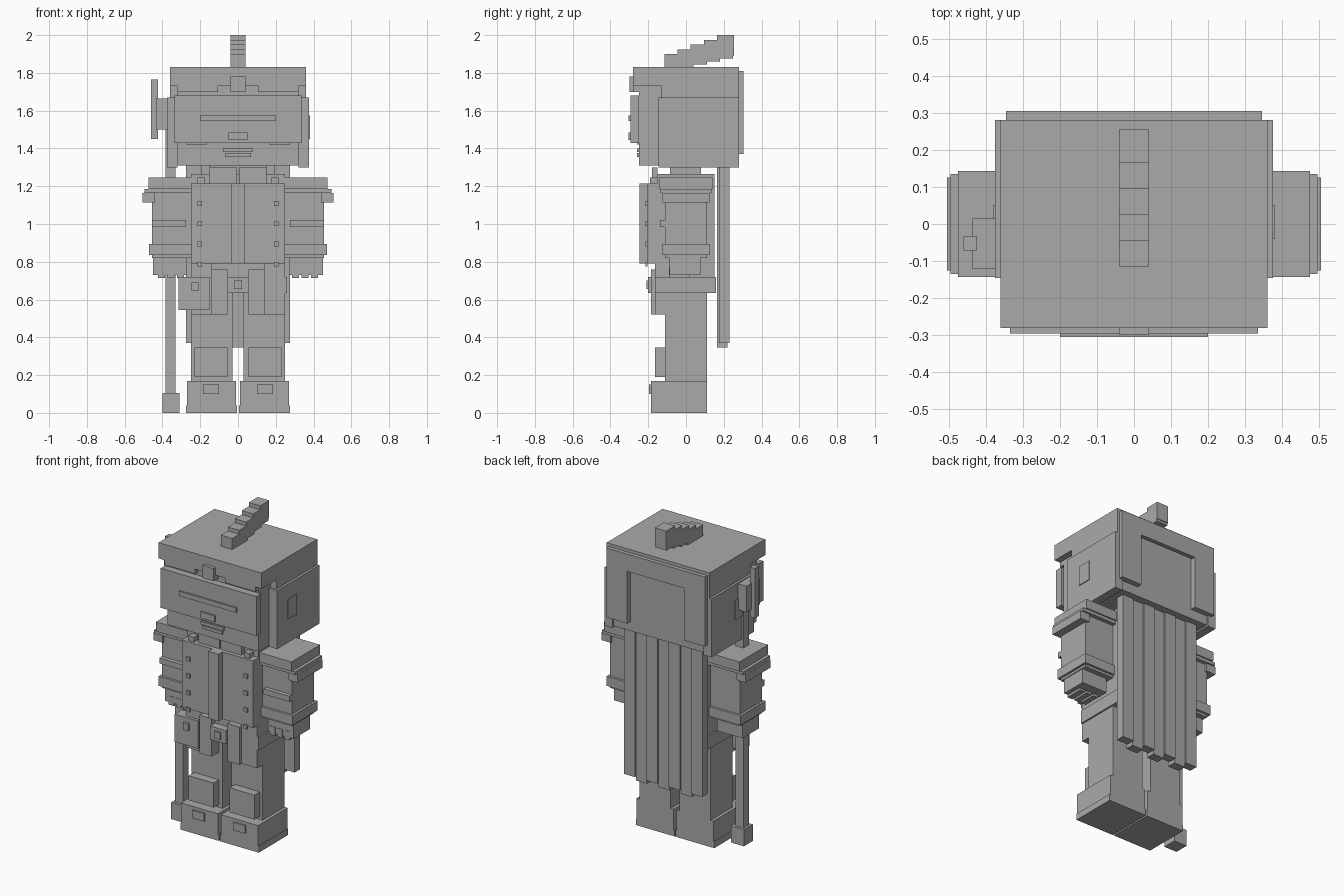
import bpy, bmesh
from mathutils import Matrix, Vector

default_cube = bpy.data.objects.get("Cube")
if default_cube:
    bpy.data.objects.remove(default_cube)

grey = bpy.data.materials.new("plain grey")
grey.use_nodes = True
grey.diffuse_color = (.4, .4, .4, 1)
grey.node_tree.nodes["Principled BSDF"].inputs["Base Color"].default_value = grey.diffuse_color


def block(name, left, right, front, back, bottom, top):
    """A box given by its six sides."""
    low, high = Vector((left, front, bottom)), Vector((right, back, top))
    bm = bmesh.new()
    placement = Matrix.Translation((low + high) / 2) @ Matrix.Diagonal((*(high - low), 1))
    bmesh.ops.create_cube(bm, size=1, matrix=placement)
    mesh = bpy.data.meshes.new(name)
    bm.to_mesh(mesh)
    bm.free()
    mesh.materials.append(grey)
    obj = bpy.data.objects.new(name, mesh)
    bpy.context.collection.objects.link(obj)
    return obj


def centred(name, half_width, front, back, bottom, top):
    """A box that straddles the middle of the body."""
    return block(name, -half_width, half_width, front, back, bottom, top)


def pair(name, inner, outer, front, back, bottom, top):
    """A box repeated on the left and right of the body."""
    obj = block(name, inner, outer, front, back, bottom, top)
    obj.modifiers.new("both sides", "MIRROR")
    return obj


def repeat(obj, count, offset):
    """Repeats a part in a row, ahead of any mirroring."""
    array = obj.modifiers.new("row", "ARRAY")
    array.count = count
    array.use_relative_offset = False
    array.use_constant_offset = True
    array.constant_offset_displace = offset
    obj.modifiers.move(len(obj.modifiers) - 1, 0)


# Shared heights, widths and depths
chin, brim, crown = 1.3, 1.73, 1.83
head_half, head_front, head_back = .36, -.28, .28
face_bottom, face_top, face_front = 1.43, 1.68, -.295
hip, belt_bottom, belt_top = .52, .635, .72
coat_bottom, coat_top, coat_front = .79, 1.215, -.205
body_half, body_front, body_back = .25, -.15, .15
shoulder, arm_outer, arm_depth = 1.245, .455, .11
boot_top, boot_front, boot_outer = .17, -.185, .275
detail = .01

# Head and helmet
jaw_half, jaw_front = .32, -.25
ear_top = face_top - detail
centred("head", jaw_half, jaw_front, head_back - detail, chin + detail, brim)
centred("helmet_cap", head_half, head_front, head_back, brim, crown)
pair("helmet_side", jaw_half, .375, -.145, head_back, chin, ear_top)
pair("helmet_rim", jaw_half, head_half, -.13, head_back, ear_top, brim)
pair("ear_plate", head_half, .38, -.04, .05, 1.45, 1.575)
pair("brow", .105, jaw_half, head_front, -.13, brim - .03, brim)
centred("helmet_badge", .04, -.3, jaw_front, brim - .03, 1.78)

# Raised frame on the back of the helmet
frame_half, frame_back, frame_split = .345, .305, 1.7
centred("back_bar", frame_half, head_back, frame_back, frame_split, crown - .02)
pair("back_strip", .2, frame_half, head_back - detail, frame_back, 1.37, frame_split)

# Face
feature_front = face_front - detail
centred("face_plate", .335, face_front, jaw_front, face_bottom, face_top)
centred("visor_bar", .2, feature_front, face_front, 1.545, 1.575)
centred("nose", .05, feature_front, face_front, 1.445, 1.485)
centred("upper_lip", .08, jaw_front - detail, jaw_front, 1.38, 1.4)
centred("lower_lip", .07, jaw_front - detail, jaw_front, 1.355, 1.375)
pair("cheek", .165, .275, jaw_front - detail, jaw_front, face_bottom - detail, face_bottom)

# Crest of overlapping blocks that climb towards the back
crest_back = .255
for step in range(5):
    front = -.115 + .07 * step
    centred(f"crest_step_{step}", .04, front, min(front + .155, crest_back),
            crown + .015 * step, 1.9 + .025 * step)

# Torso and coat
centred("neck", .15, -.085, .08, coat_top, chin + detail)
pair("collar", detail / 2, .15, -.18, body_front, coat_top, chin)
centred("torso", body_half, body_front, body_back, belt_bottom, shoulder + .02)
centred("coat", body_half, coat_front, body_front, coat_bottom, coat_top)
centred("coat_placket", .035, coat_front - .04, coat_front, coat_bottom, coat_top)
button = pair("buttons", .19, .215, coat_front - detail, coat_front, .775, .8)
repeat(button, 4, (0, 0, .107))
pair("strap_clip", .175, .215, -.19, body_front, coat_top, shoulder)

# Belt, skirt and pouch
belt_front, buckle_front, pouch_front = -.165, -.2, -.185
centred("belt", body_half + detail, belt_front, body_back + detail, belt_bottom, belt_top)
centred("belt_buckle", .055, buckle_front, belt_front, belt_bottom, belt_top)
centred("buckle_stud", .02, buckle_front - detail, buckle_front, .655, .7)
pair("inner_flap", .055, .14, belt_front - .02, -arm_depth, hip, coat_bottom - .03)
pair("outer_flap", .14, body_half, belt_front, -arm_depth, hip, coat_bottom)
block("pouch", -.315, -body_half + .1, pouch_front, -arm_depth, .545, belt_top)
block("pouch_clasp", -.245, -.21, buckle_front, pouch_front, .645, .69)

# Stepped shoulder pads
pad_middle, pad_low = shoulder - .06, shoulder - .13
pair("shoulder_pad", body_half, .475, -.143, .143, pad_middle, shoulder)
pair("shoulder_tier", body_half, .495, -.135, .135, pad_middle - .02, pad_middle)
pair("shoulder_edge", .44, .505, -.125, .125, pad_low, pad_middle - .02)

# Arms and hands
wrist, palm_bottom = .82, .73
pair("arm", body_half, arm_outer, -arm_depth, arm_depth, wrist, pad_middle)
pair("arm_band", .275, arm_outer, -.137, -arm_depth, .985, 1.02)
pair("cuff", body_half, .47, -.125, .125, wrist + .015, .895)
pair("hand", .27, .45, -.087, .077, palm_bottom, wrist)
finger = pair("fingers", .287, .323, -.09, .02, palm_bottom - .015, .77)
repeat(finger, 3, (.05, 0, 0))

# Legs and boots
pair("leg", .03, body_half, -arm_depth, arm_depth, boot_top, belt_top)
pair("knee_pad", .055, .23, belt_front, -arm_depth, .19, .345)
pair("boot", detail, boot_outer - detail / 2, boot_front, arm_depth, 0, boot_top)
pair("boot_sole", detail / 2, boot_outer, boot_front, arm_depth, 0, .04)
pair("boot_buckle", .1, .185, boot_front - detail, boot_front, .1, .15)

# Cape of alternating strips
strips = 7
strip_width = 2 * boot_outer / strips
for strip in range(strips):
    left = strip * strip_width - boot_outer
    is_outer = strip % 2 == 0
    front = body_back + (.025 if is_outer else .015)
    hem = .37 if is_outer else .345
    block(f"cape_strip_{strip}", left, left + strip_width, front, front + .055, hem, chin + detail)


def staff_part(name, left, right, half_depth, bottom, top):
    """A box threaded on the axis of the staff."""
    axis = -.053
    block(name, left, right, axis - half_depth, axis + half_depth, bottom, top)


# Long hammer in the right hand
foot_top, hammer_bottom = .105, 1.5
staff_part("hammer_foot", -.4, -.31, .045, 0, foot_top)
staff_part("hammer_shaft", -.385, -.33, .028, foot_top, hammer_bottom)
staff_part("hammer_head", -.435, -head_half, .068, hammer_bottom, 1.665)
staff_part("hammer_spike", -.46, -.423, .019, hammer_bottom - .05, 1.765)
